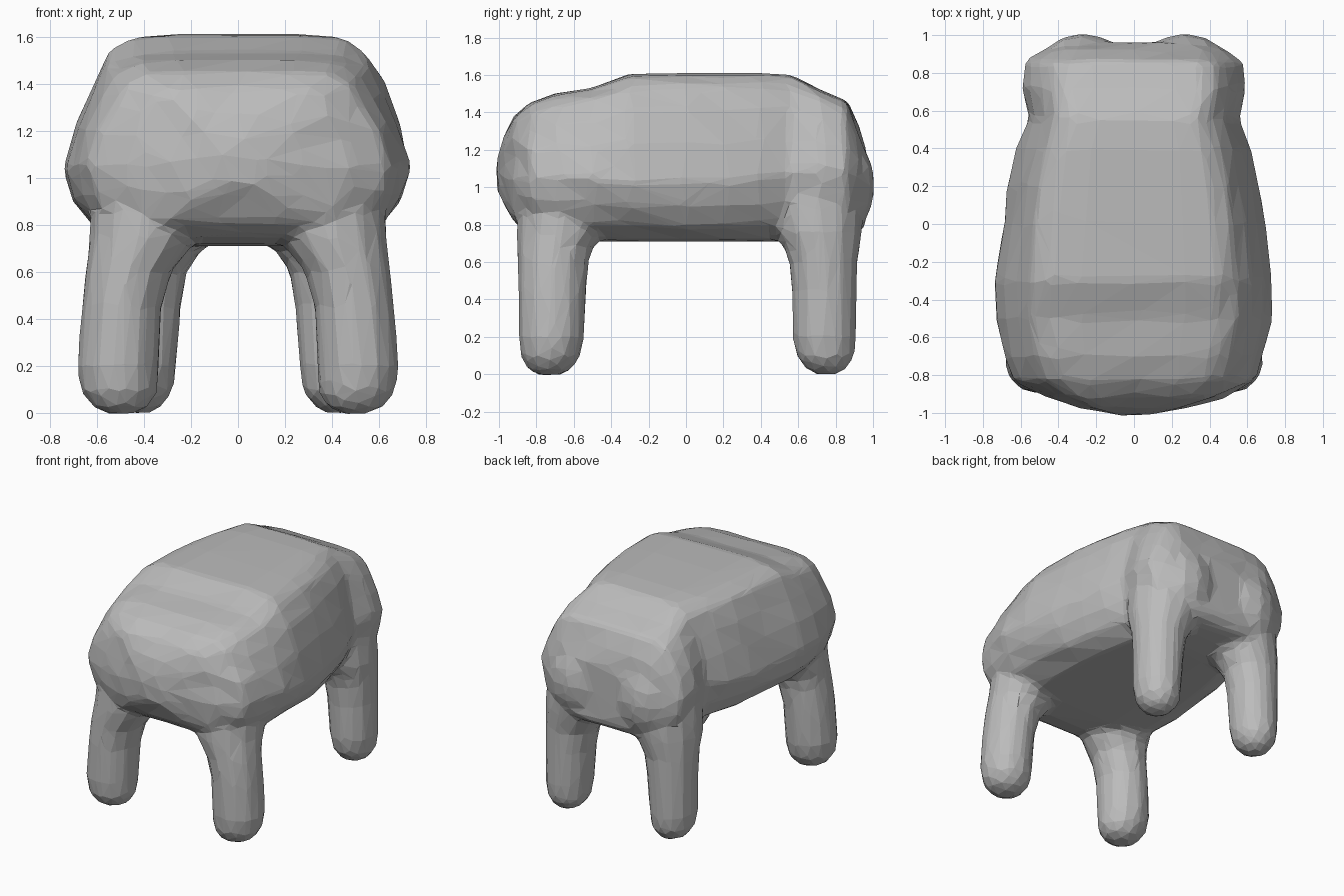
import bpy, bmesh, math, random
from mathutils import Matrix

if "Cube" in bpy.data.objects:
    bpy.data.objects.remove(bpy.data.objects["Cube"])

random.seed(4)
grey = bpy.data.materials.new("mid grey")
grey.diffuse_color = (0.50, 0.50, 0.50, 1)
grey.use_nodes = True
grey.node_tree.nodes["Principled BSDF"].inputs["Base Color"].default_value = grey.diffuse_color

bm = bmesh.new()


def loft(rings):
    """Skin a list of closed rings and cap both ends."""
    loops = [[bm.verts.new(p) for p in r] for r in rings]
    n = len(loops[0])
    for a, b in zip(loops, loops[1:]):
        for i in range(n):
            bm.faces.new((a[i], a[(i + 1) % n], b[(i + 1) % n], b[i]))
    bm.faces.new(loops[0][::-1])
    bm.faces.new(loops[-1])


def rough(amount=.010):
    return random.uniform(-amount, amount)


# Trunk: one boxy half profile scaled along y, slightly uneven like clay
half = [(0, 1), (.38, 1), (.6, .98), (.74, .88), (.84, .65), (.93, .35), (1, 0),
        (.95, -.4), (.84, -.75), (.62, -.97), (.3, -1), (0, -1)]
profile = half + [(-u, v) for u, v in half[-2:0:-1]]
# y, half width, top, widest height, bottom
sections = [(-1.005, .10, 1.14, 1.05, .98), (-.97, .28, 1.27, 1.05, .90),
            (-.915, .48, 1.38, 1.05, .81), (-.83, .64, 1.45, 1.05, .75),
            (-.70, .69, 1.50, 1.05, .72), (-.50, .73, 1.53, 1.04, .71),
            (-.30, .735, 1.605, 1.03, .71), (0, .70, 1.61, 1.03, .71),
            (.20, .665, 1.61, 1.03, .71), (.40, .62, 1.61, 1.05, .71),
            (.56, .555, 1.60, 1.08, .71), (.72, .59, 1.52, 1.10, .72),
            (.86, .58, 1.46, 1.08, .73), (.92, .50, 1.32, 1.04, .75),
            (.955, .36, 1.20, 1.02, .80)]
rings = []
for y, w, top, mid, bot in sections:
    ring = []
    for u, v in profile:
        z = mid + v * ((top - mid) if v > 0 else (mid - bot))
        flat = abs(v) > .95
        ring.append((u * w + rough(), y + rough(), z + (0 if flat else rough())))
    rings.append(ring)
loft(rings)

# Haunches: two rounded lobes with a cleft between them
for s in (-1, 1):
    place = Matrix.Translation((s * .27, .71, 1.01)) @ Matrix.Diagonal((.29, .30, .35, 1))
    bmesh.ops.create_uvsphere(bm, u_segments=16, v_segments=10, radius=1, matrix=place)


# Legs: rounded feet, straight shafts, flared roots
def leg(side, sections):
    rings = []
    for z, cx, cy, rx, ry in sections:
        rings.append([(side * (cx + rx * math.cos(t)), cy + ry * math.sin(t), z)
                      for t in (2 * math.pi * i / 12 for i in range(12))])
    loft(rings)


for s in (-1, 1):
    leg(s, [(-.005, .50, -.73, .05, .06), (.025, .50, -.73, .12, .115),
            (.09, .505, -.725, .165, .16), (.20, .51, -.72, .177, .178),
            (.45, .495, -.715, .172, .185), (.60, .465, -.71, .185, .19),
            (.68, .43, -.70, .21, .205), (.76, .40, -.67, .235, .24),
            (.95, .40, -.66, .22, .23)])
    leg(s, [(0, .42, .75, .05, .06), (.03, .42, .75, .10, .11),
            (.09, .42, .745, .145, .155), (.20, .42, .74, .16, .172),
            (.45, .41, .74, .17, .177), (.60, .40, .735, .185, .185),
            (.68, .375, .725, .21, .205), (.76, .35, .71, .24, .235),
            (.95, .35, .70, .22, .24)])

bmesh.ops.recalc_face_normals(bm, faces=bm.faces)
mesh = bpy.data.meshes.new("trunk_and_legs")
bm.to_mesh(mesh)
bm.free()
mesh.materials.append(grey)
body = bpy.data.objects.new("trunk_and_legs", mesh)
bpy.context.collection.objects.link(body)

# Fuse into one skin, soften the joins, then reduce to coarse facets
fuse = body.modifiers.new("fuse", 'REMESH')
fuse.mode = 'VOXEL'
fuse.voxel_size = .025
soft = body.modifiers.new("soften", 'SMOOTH')
soft.factor = .5
soft.iterations = 6
facet = body.modifiers.new("facet", 'DECIMATE')
facet.ratio = .05
